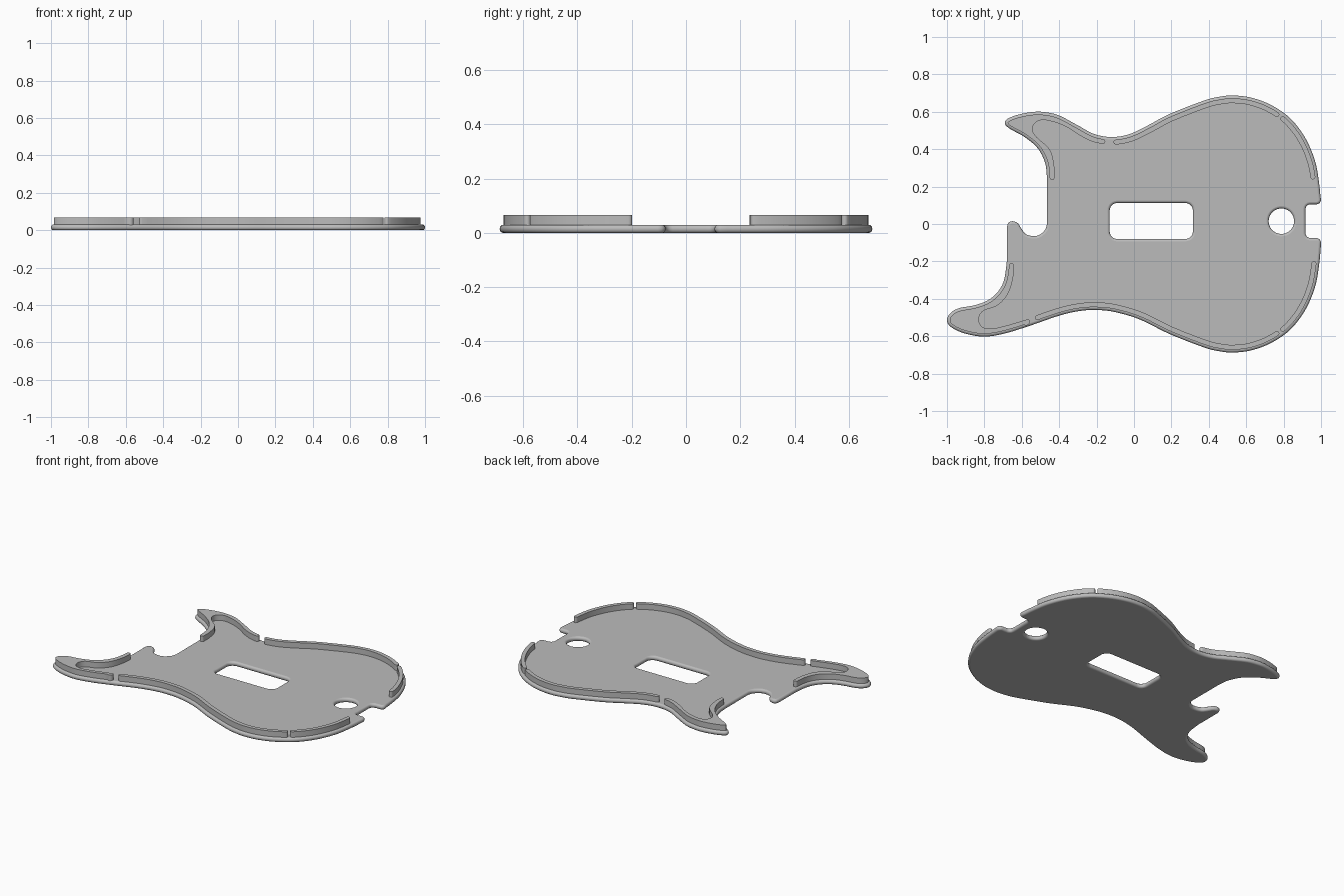
import bpy, bmesh, math
from mathutils import Vector

if "Cube" in bpy.data.objects:
    bpy.data.objects.remove(bpy.data.objects["Cube"])

grey = bpy.data.materials.new("plain grey")
grey.use_nodes = True
grey.diffuse_color = (0.5, 0.5, 0.5, 1)
grey.node_tree.nodes["Principled BSDF"].inputs["Base Color"].default_value = (0.5, 0.5, 0.5, 1)

PLATE_TOP, RIB_TOP = 0.03, 0.067
RIB_OUT, RIB_IN = 0.015, 0.041


def smooth(points, steps=6):
    """Catmull-Rom curve through the points."""
    pts = [Vector(p) for p in points]
    pts = [pts[0]] + pts + [pts[-1]]
    result = []
    for a, b, c, d in zip(pts, pts[1:], pts[2:], pts[3:]):
        for i in range(steps):
            t = i / steps
            result.append(0.5 * (2 * b + (c - a) * t + (2 * a - 5 * b + 4 * c - d) * t**2
                                 + (3 * b - a - 3 * c + d) * t**3))
    return result + [pts[-1]]


def arc(cx, cy, r, start, end, steps):
    """Arc between two angles in degrees."""
    angles = [math.radians(start + (end - start) * i / steps) for i in range(steps + 1)]
    return [Vector((cx + r * math.cos(a), cy + r * math.sin(a))) for a in angles]


def inset(path, dist, closed=False):
    """Shift a path to its left."""
    n = len(path)
    result = []
    for i, p in enumerate(path):
        before = path[i - 1] if closed or i else p
        after = path[(i + 1) % n] if closed or i < n - 1 else p
        t = (after - before).normalized()
        result.append(p + dist * Vector((-t.y, t.x)))
    return result


def solid(name, loops, profile):
    """Sweep closed loops through (inset, height) steps and cap both ends."""
    bm = bmesh.new()
    caps = ([], [])
    for loop in loops:
        rings = [[bm.verts.new((p.x, p.y, z)) for p in inset(loop, d, True)] for d, z in profile]
        n = len(loop)
        for low, high in zip(rings, rings[1:]):
            for i in range(n):
                j = (i + 1) % n
                bm.faces.new((low[i], low[j], high[j], high[i])).smooth = True
        for cap, ring in zip(caps, (rings[0], rings[-1])):
            cap += [bm.edges.get((ring[i], ring[(i + 1) % n])) for i in range(n)]
    for cap, up in zip(caps, (-1, 1)):
        bmesh.ops.triangle_fill(bm, use_beauty=True, edges=cap, normal=(0, 0, up))
        for edge in cap:
            edge.smooth = False
    bmesh.ops.recalc_face_normals(bm, faces=bm.faces)
    mesh = bpy.data.meshes.new(name)
    bm.to_mesh(mesh)
    bm.free()
    mesh.materials.append(grey)
    obj = bpy.data.objects.new(name, mesh)
    bpy.context.collection.objects.link(obj)
    return obj


def span(path, start, end):
    """Part of a path between the samples nearest two points."""
    i, j = (min(range(len(path)), key=lambda k: (path[k] - Vector(q)).length) for q in (start, end))
    return path[i:j + 1]


def round_end(p, q):
    """Half circle from p to q, without its end points."""
    c, v = (p + q) / 2, p - q
    a = math.degrees(math.atan2(v.y, v.x))
    return arc(c.x, c.y, v.length / 2, a, a + 180, 6)[1:-1]


def rib(name, path, start, end, inner=None):
    """Raised wall following the rim, with rounded ends."""
    part = span(path, start, end)
    outer = inset(part, RIB_OUT)
    inner = smooth(inner) if inner else inset(part, RIB_IN)
    loop = outer + round_end(outer[-1], inner[-1]) + inner[::-1] + round_end(inner[0], outer[0])
    solid(name, [loop], [(0, PLATE_TOP - 0.004), (0, RIB_TOP)])


# Outline sections, counterclockwise
neck_hook = smooth([(-.465, 0), (-.475, -.03), (-.505, -.058), (-.54, -.065), (-.58, -.053),
                    (-.605, -.02), (-.622, .005), (-.65, .015), (-.672, .005), (-.68, -.02)], 4)
bout = [(.19, -.588), (.375, -.66), (.455, -.68), (.525, -.687), (.62, -.677), (.725, -.64),
        (.83, -.57), (.913, -.465), (.967, -.34), (.99, -.215), (1, -.105)]
lower_horn = [(-.68, -.2), (-.695, -.3), (-.73, -.365), (-.785, -.41), (-.855, -.435),
              (-.935, -.45), (-.98, -.475), (-1, -.512), (-.98, -.55), (-.905, -.585),
              (-.8, -.602), (-.69, -.585), (-.56, -.545)]
lower_waist = [(-.4, -.49), (-.29, -.465), (-.2, -.46), (-.105, -.47), (.03, -.51)]
upper_waist = [(.08, .53), (-.02, .482), (-.115, .465), (-.21, .48), (-.3, .527)]
upper_horn = [(-.4, .58), (-.47, .597), (-.53, .6), (-.61, .587), (-.675, .563), (-.69, .537),
              (-.665, .51), (-.585, .465), (-.515, .405), (-.475, .325), (-.465, .24)]
lower_side = smooth(lower_horn + lower_waist + bout)
upper_side = smooth([(x, -y) for x, y in bout[::-1]] + upper_waist + upper_horn)
end_notch = (arc(.975, -.1, .025, 0, 90, 4) + arc(.942, -.05, .025, 270, 180, 4)
             + arc(.942, .08, .025, 180, 90, 4) + arc(.975, .13, .025, 270, 360, 4))
upper_side = [p for p in upper_side if p.y > .135]

# Plate with its two openings and a rounded edge
opening = []
for cx, cy, a in ((.275, .072, 90), (.275, -.04, 0), (-.09, -.04, -90), (-.09, .072, -180)):
    opening += arc(cx, cy, .04, a, a - 90, 6)
round_hole = arc(.788, .015, .068, 360, 0, 40)[:-1]
half = PLATE_TOP / 2
edge_profile = []
for i in range(9):
    t = math.radians(-90 + 22.5 * i)
    edge_profile.append((.013 * (1 - math.cos(t)), half + half * math.sin(t)))
solid("plate", [neck_hook + lower_side + end_notch + upper_side, opening, round_hole], edge_profile)

# Ribs along the rim
rib("lower_end_rib", lower_side, (.82, -.58), (.99, -.22))
rib("lower_side_rib", lower_side, (-.51, -.53), (.78, -.61))
rib("upper_end_rib", upper_side, (.99, .25), (.82, .58))
rib("upper_side_rib", upper_side, (.78, .61), (-.1, .465))

# Ribs that fill the horn tips
rib("lower_horn_rib", lower_side, (-.68, -.22), (-.572, -.549),
    [(-.641, -.22), (-.648, -.295), (-.675, -.375), (-.73, -.435), (-.805, -.464), (-.83, -.505),
     (-.815, -.547), (-.77, -.56), (-.69, -.545), (-.565, -.508)])
rib("upper_horn_rib", upper_side, (-.165, .468), (-.465, .25),
    [(-.167, .428), (-.22, .44), (-.28, .468), (-.35, .513), (-.42, .543), (-.495, .556),
     (-.54, .525), (-.53, .475), (-.452, .4), (-.428, .32), (-.425, .245)])
